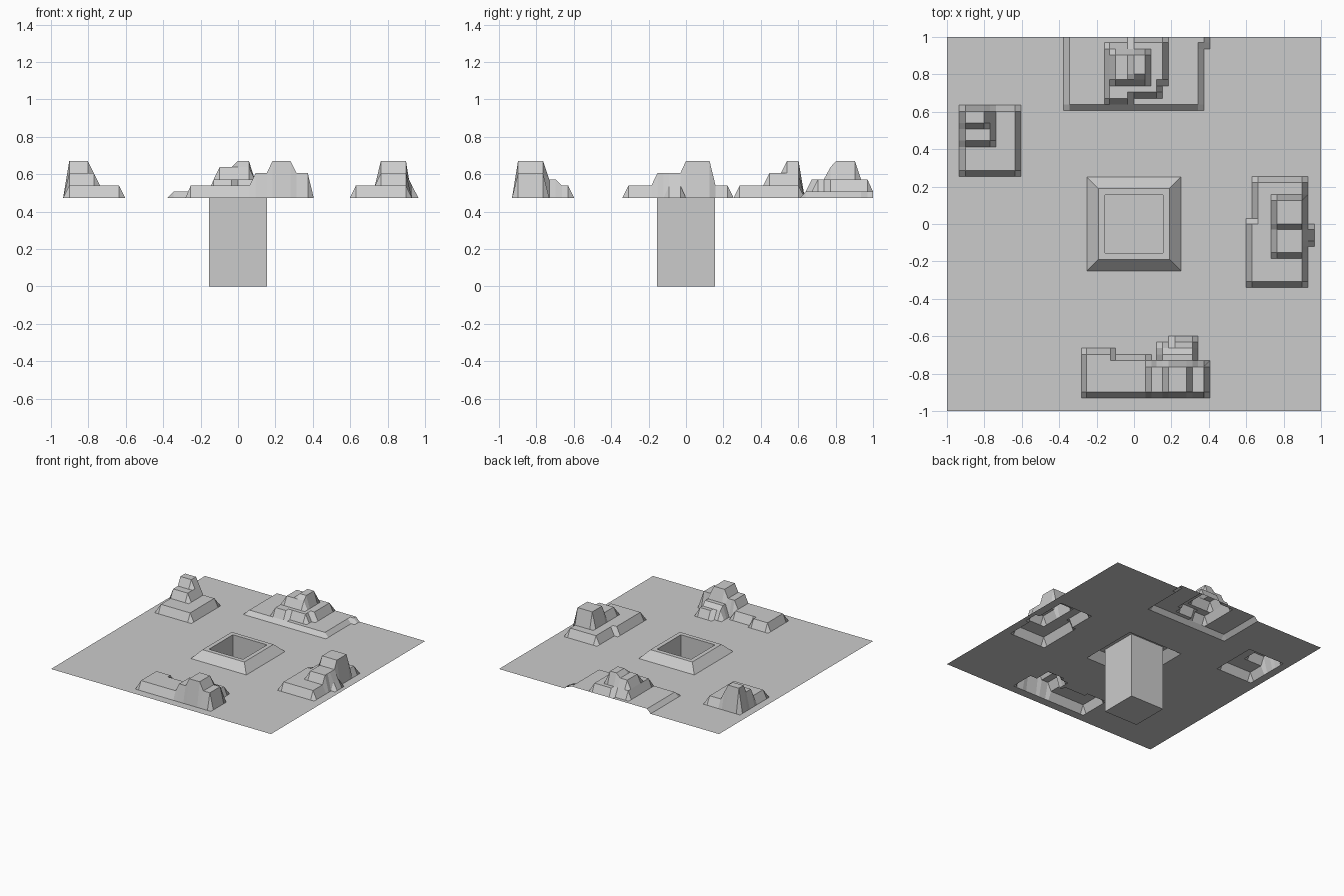
import bpy, bmesh
from math import radians

BASE, STEP = 0.473, 0.033   # ground level and height of one terrace level


def finish(name, bm):
    bmesh.ops.remove_doubles(bm, verts=bm.verts, dist=1e-5)
    bmesh.ops.dissolve_limit(bm, angle_limit=radians(0.5), verts=bm.verts, edges=bm.edges)
    me = bpy.data.meshes.new(name)
    bm.to_mesh(me)
    bm.free()
    ob = bpy.data.objects.new(name, me)
    bpy.context.collection.objects.link(ob)
    return ob


holes = []


def mound(name, xs, rows):
    """Terraced shell: each row is (y, one level digit per x)."""
    bm = bmesh.new()
    grid = [[bm.verts.new((x, y, BASE + STEP * int(d))) for x, d in zip(xs, levels)]
            for y, levels in rows]
    for a, b in zip(grid, grid[1:]):
        for i in range(len(xs) - 1):
            bm.faces.new((a[i], a[i + 1], b[i + 1], b[i]))
    holes.append((xs[0], xs[-1], rows[0][0], rows[-1][0]))
    return finish(name, bm)


# left mound
mound("left_mound", [-.935, -.902, -.803, -.77, -.737, -.636, -.603], [
    (.255, "0000000"), (.287, "0222220"), (.413, "0222220"), (.446, "0444220"),
    (.507, "0444220"), (.54, "0664220"), (.602, "0664220"), (.635, "0000000")])

# right mound
mound("right_mound", [.598, .63, .663, .732, .764, .898, .93, .965], [
    (-.34, "00000000"), (-.308, "02222200"), (-.185, "02222200"), (-.153, "02224400"),
    (-.12, "02224400"), (-.09, "02224420"), (-.03, "02224420"), (0, "02226600"),
    (.03, "00226600"), (.126, "00226600"), (.158, "00222200"), (.222, "00222200"),
    (.255, "00000000")])

# front mound
mound("front_mound", [-.281, -.253, -.126, -.1, .062, .094, .12, .153, .185, .218,
                      .28, .314, .342, .373, .405], [
    (-.93, "000000000000000"), (-.898, "022224446664440"), (-.764, "022224446664440"),
    (-.731, "022220033333000"), (-.697, "022000033333000"), (-.664, "000000022222000"),
    (-.63, "000000000222000"), (-.598, "000000000000000")])

# back mound, cut off by the edge of the ground
mound("back_mound", [-.378, -.346, -.158, -.13, -.098, -.035, 0, .058, .09, .12,
                     .153, .185, .342, .373, .405], [
    (.608, "000000000000000"), (.64, "011111111111100"), (.672, "011333111111100"),
    (.705, "011333333311100"), (.737, "011333333311100"), (.773, "011355553331100"),
    (.803, "011355663331100"), (.903, "011355663331100"), (.936, "011333333331100"),
    (.97, "011111333331110"), (1, "011111111111110")])

# central raised rim and square shaft
bm = bmesh.new()
rings = []
for r, z in [(.252, BASE), (.19, BASE + 2 * STEP), (.155, BASE + 2 * STEP), (.155, 0)]:
    rings.append([bm.verts.new((sx * r, sy * r, z))
                  for sx, sy in ((-1, -1), (1, -1), (1, 1), (-1, 1))])
for a, b in zip(rings, rings[1:]):
    for i in range(4):
        j = (i + 1) % 4
        bm.faces.new((a[i], a[j], b[j], b[i]))
bm.faces.new(rings[-1])
finish("shaft", bm)
holes.append((-.252, .252, -.252, .252))

# ground sheet with openings under the mounds and the rim
bm = bmesh.new()
gx = sorted({-1, 1, *(v for h in holes for v in h[:2])})
gy = sorted({-1, 1, *(v for h in holes for v in h[2:])})
for x0, x1 in zip(gx, gx[1:]):
    for y0, y1 in zip(gy, gy[1:]):
        cx, cy = (x0 + x1) / 2, (y0 + y1) / 2
        if any(a < cx < b and c < cy < d for a, b, c, d in holes):
            continue
        bm.faces.new([bm.verts.new((x, y, BASE))
                      for x, y in ((x0, y0), (x1, y0), (x1, y1), (x0, y1))])
bmesh.ops.remove_doubles(bm, verts=bm.verts, dist=1e-5)
me = bpy.data.meshes.new("ground")
bm.to_mesh(me)
bm.free()
bpy.context.collection.objects.link(bpy.data.objects.new("ground", me))
